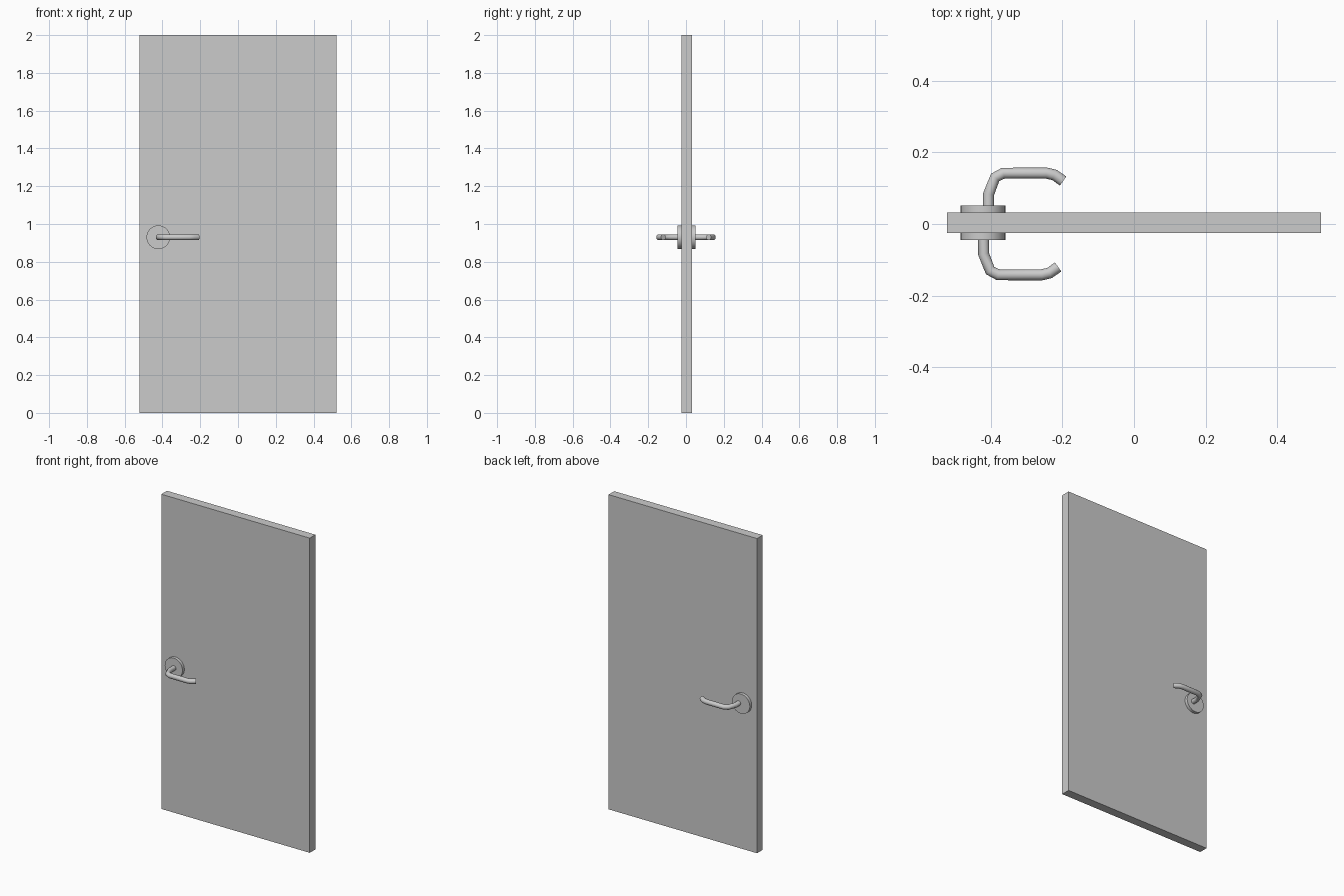
import bpy, math

if "Cube" in bpy.data.objects:
    bpy.data.objects.remove(bpy.data.objects["Cube"])

HANDLE_X, HANDLE_Z = -0.422, 0.93
FRONT_Y, BACK_Y = -0.025, 0.032   # door faces


def smooth(obj):
    bpy.ops.object.select_all(action='DESELECT')
    obj.select_set(True)
    bpy.context.view_layer.objects.active = obj
    bpy.ops.object.shade_smooth_by_angle(angle=math.radians(40))


def rosette(name, y0, y1):
    bpy.ops.mesh.primitive_cylinder_add(
        vertices=32, radius=0.0625, depth=abs(y1 - y0),
        location=(HANDLE_X, (y0 + y1) / 2, HANDLE_Z),
        rotation=(math.pi / 2, 0, 0))
    obj = bpy.context.object
    obj.name = name
    smooth(obj)


def lever(name, side, shift):
    # bent round bar in the horizontal plane, y is distance from door centre
    path = [(-0.42, 0.026), (-0.42, 0.084), (-0.402, 0.130), (-0.379, 0.142),
            (-0.258, 0.142), (-0.236, 0.137), (-0.212, 0.120)]
    curve = bpy.data.curves.new(name, 'CURVE')
    curve.dimensions = '3D'
    curve.bevel_depth = 0.0155
    curve.bevel_resolution = 4
    curve.use_fill_caps = True
    spline = curve.splines.new('POLY')
    spline.points.add(len(path) - 1)
    for p, (x, y) in zip(spline.points, path):
        p.co = (x + shift, side * y, HANDLE_Z, 1)
    obj = bpy.data.objects.new(name, curve)
    bpy.context.collection.objects.link(obj)
    bpy.ops.object.select_all(action='DESELECT')
    obj.select_set(True)
    bpy.context.view_layer.objects.active = obj
    bpy.ops.object.convert(target='MESH')
    smooth(bpy.context.object)


# door panel
bpy.ops.mesh.primitive_cube_add(size=1, location=(0, (FRONT_Y + BACK_Y) / 2, 1))
door = bpy.context.object
door.name = "door_panel"
door.scale = (1.044, BACK_Y - FRONT_Y, 2)
bpy.ops.object.transform_apply(location=False, rotation=False, scale=True)

# round plates and lever handles on both faces
rosette("front_rosette", -0.044, FRONT_Y)
rosette("back_rosette", BACK_Y, 0.051)
lever("front_lever", -1, 0)
lever("back_lever", 1, 0.014)
